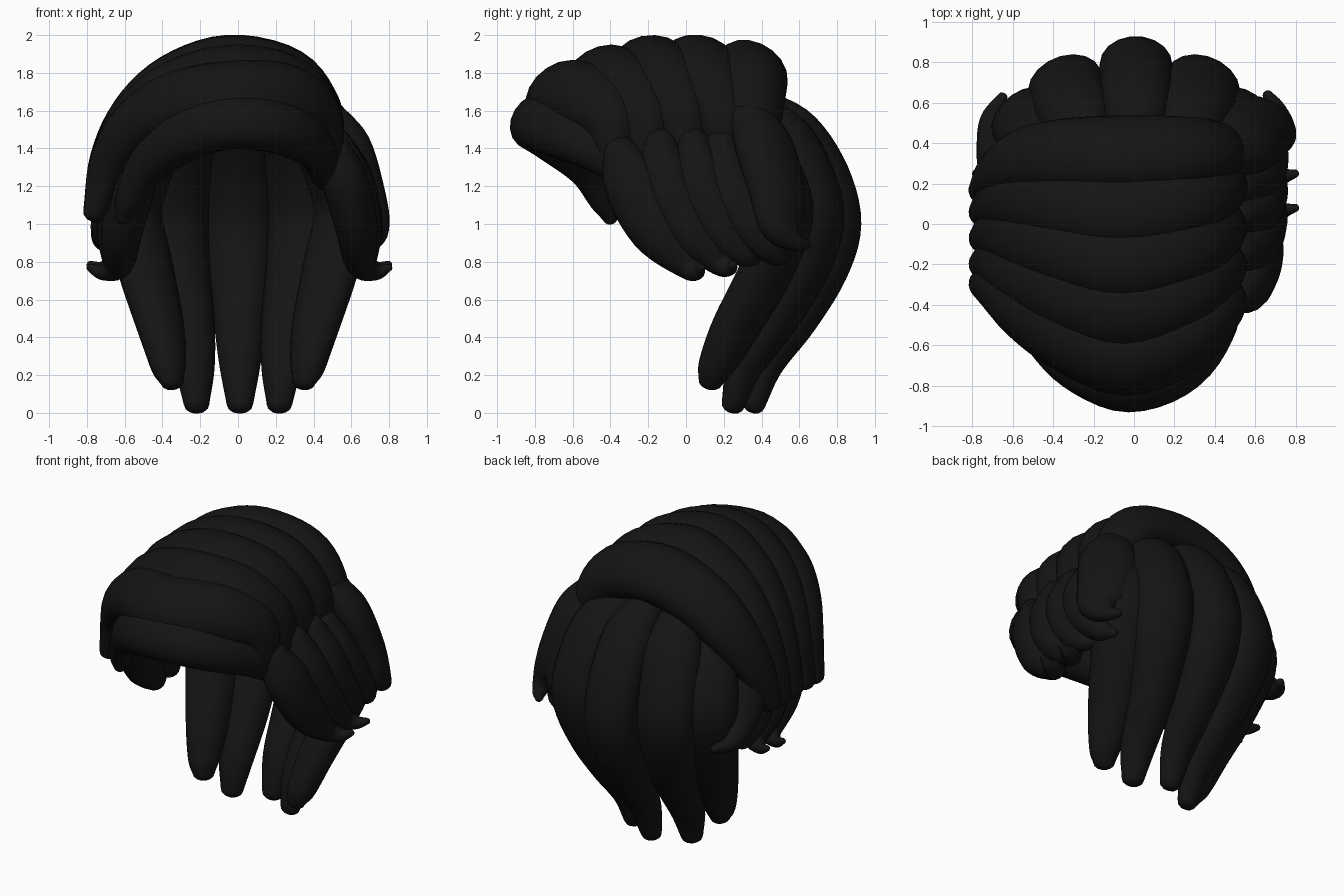
import bpy, bmesh, math
from mathutils import Vector

SIDES, STEPS = 18, 5
mat = bpy.data.materials.new("black_hair")
mat.diffuse_color = (0.007, 0.007, 0.007, 1)


def spline(pts):
    """Catmull-Rom through tuples of (x, y, z, half width, half thickness)."""
    p = [Vector(q) for q in pts]
    p = [2 * p[0] - p[1]] + p + [2 * p[-1] - p[-2]]
    out = []
    for i in range(1, len(p) - 2):
        a, b, c, d = p[i - 1:i + 3]
        for k in range(STEPS):
            t = k / STEPS
            out.append(0.5 * (2 * b + (c - a) * t + (2 * a - 5 * b + 4 * c - d) * t * t
                              + (3 * b - a - 3 * c + d) * t ** 3))
    return out + [p[-2]]


def lock(name, pts, mirror=False):
    """Sweep a flattened round section along a path, with domed ends."""
    if mirror:
        pts = [(-q[0],) + tuple(q[1:]) for q in pts]
    rings = [(Vector(q[:3]), q[3], q[4]) for q in spline(pts)]
    n = len(rings)
    tans = [(rings[min(i + 1, n - 1)][0] - rings[max(i - 1, 0)][0]).normalized() for i in range(n)]
    frames, prev = [], None
    for (c, w, t), tan in zip(rings, tans):
        rad = c - Vector((0, -0.1, 1.0))
        if rad.z < 0:
            rad.z *= 0.2
        rad.normalize()
        nor = rad if prev is None else prev + 0.25 * rad
        nor = (nor - tan * nor.dot(tan)).normalized()
        prev = nor
        frames.append((c, w, t, tan, nor))

    def dome(f, sign):
        c, w, t, tan, nor = f
        h = min(w, t) * 0.8
        return [(c + tan * sign * h * math.sin(a), w * math.cos(a), t * math.cos(a), tan, nor)
                for a in (0.5, 0.95, 1.3)]
    frames = dome(frames[0], -1)[::-1] + frames + dome(frames[-1], 1)
    bm = bmesh.new()
    loops = []
    for c, w, t, tan, nor in frames:
        side = tan.cross(nor)
        loops.append([bm.verts.new(c + side * w * math.cos(a) + nor * t * math.sin(a))
                      for a in (2 * math.pi * k / SIDES for k in range(SIDES))])
    for a, b in zip(loops, loops[1:]):
        for k in range(SIDES):
            j = (k + 1) % SIDES
            bm.faces.new((a[k], a[j], b[j], b[k]))
    bm.faces.new(loops[0])
    bm.faces.new(loops[-1])
    bmesh.ops.recalc_face_normals(bm, faces=bm.faces)
    for f in bm.faces:
        f.smooth = True
    me = bpy.data.meshes.new(name)
    bm.to_mesh(me)
    bm.free()
    me.materials.append(mat)
    bpy.context.collection.objects.link(bpy.data.objects.new(name, me))


# top locks, swept from the right side over the crown to the left
arc = [  # x, z, blend to end, forward pull, half width, half thickness
    (0.46, 1.38, 1.0, 0, .11, .10), (0.41, 1.60, .85, 0, .16, .13), (0.25, 1.785, .36, 0, .19, .15),
    (-0.05, 1.85, 0, 0, .20, .15), (-0.34, 1.75, .32, 0, .19, .15), (-0.55, 1.57, .68, .1, .17, .13),
    (-0.685, 1.33, .95, .5, .13, .10), (-0.76, 1.06, 1.0, 1, .07, .06)]
tops = [  # apex y, right y, left y, drop, pull at the left tip
    (-.67, -.38, -.30, .16, 0), (-.44, -.20, -.17, .06, .03), (-.19, 0, 0, 0, .07),
    (.07, .21, .17, 0, .11), (.35, .37, .33, .04, .16)]
for i, (apex, right, left, drop, pull) in enumerate(tops):
    pts = []
    for x, z, f, g, w, t in arc:
        end = right if x > 0 else left
        pts.append((x, apex + (end - apex) * f - pull * g, z - drop * (1 - f), w, t))
    lock(f"top_lock_{i + 1}", pts)

# fringe lock across the forehead
lock("fringe_lock", [
    (.46, -.30, 1.25, .08, .07), (.41, -.47, 1.40, .13, .11), (.24, -.69, 1.51, .16, .13),
    (-.03, -.79, 1.545, .16, .13), (-.28, -.69, 1.47, .15, .13), (-.48, -.52, 1.31, .12, .10),
    (-.58, -.43, 1.12, .08, .07), (-.61, -.40, 1.03, .04, .04)])

# side locks, the front ones with tips that flick outward
sides = [
    [(.51, -.35, 1.39, .09, .09), (.57, -.29, 1.22, .15, .12), (.63, -.16, .97, .14, .11),
     (.65, 0, .79, .08, .08), (.73, .06, .745, .045, .04), (.80, .08, .77, .02, .02)],
    [(.51, -.14, 1.43, .09, .09), (.59, -.10, 1.23, .14, .12), (.65, .02, .98, .13, .11),
     (.66, .17, .81, .08, .08), (.73, .23, .765, .045, .04), (.80, .25, .785, .02, .02)],
    [(.51, .04, 1.43, .09, .09), (.60, .08, 1.23, .14, .12), (.65, .18, 1.0, .13, .11),
     (.66, .30, .85, .08, .07), (.64, .37, .81, .03, .03)],
    [(.51, .18, 1.42, .09, .09), (.60, .24, 1.22, .14, .11), (.65, .35, 1.0, .13, .11),
     (.64, .46, .86, .08, .07), (.60, .53, .82, .03, .03)]]
for i, pts in enumerate(sides):
    lock(f"right_side_lock_{i + 1}", pts)
    if i < 3:
        lock(f"left_side_lock_{i + 1}", [(q[0] - .015,) + q[1:] for q in pts], True)

# rear side locks, tips hooked back; the left one is tucked under the top locks
lock("right_rear_side_lock", [
    (.46, .34, 1.57, .12, .10), (.55, .41, 1.42, .18, .12), (.63, .48, 1.18, .18, .11),
    (.69, .50, 1.0, .14, .09), (.70, .57, .91, .06, .05), (.66, .64, .89, .025, .025)])
lock("left_rear_side_lock", [
    (-.58, .20, 1.38, .10, .08), (-.66, .29, 1.18, .13, .08), (-.70, .40, 1.0, .10, .07),
    (-.71, .52, .91, .055, .05), (-.65, .63, .89, .025, .025)])

# back locks bulging out then drawing in to the nape
lock("back_lock_centre", [
    (0, .42, 1.61, .12, .10), (.01, .59, 1.48, .17, .13), (.01, .73, 1.25, .18, .14),
    (.01, .79, 1.0, .18, .14), (.01, .73, .76, .17, .13), (.01, .58, .50, .14, .12),
    (.01, .43, .26, .11, .09), (.01, .36, .045, .07, .06)])
backs = [
    [(.22, .40, 1.58, .12, .10), (.29, .54, 1.45, .18, .13), (.33, .65, 1.22, .19, .14),
     (.34, .69, 1.0, .19, .14), (.31, .61, .74, .17, .13), (.26, .46, .48, .14, .12),
     (.23, .31, .24, .11, .09), (.22, .25, .045, .07, .06)],
    [(.38, .33, 1.50, .12, .10), (.49, .46, 1.30, .18, .12), (.55, .53, 1.05, .18, .12),
     (.49, .43, .76, .17, .12), (.41, .26, .45, .14, .11), (.37, .16, .25, .10, .09),
     (.35, .13, .17, .07, .06)]]
for i, pts in enumerate(backs):
    lock(f"right_back_lock_{i + 1}", pts)
    lock(f"left_back_lock_{i + 1}", pts, True)
